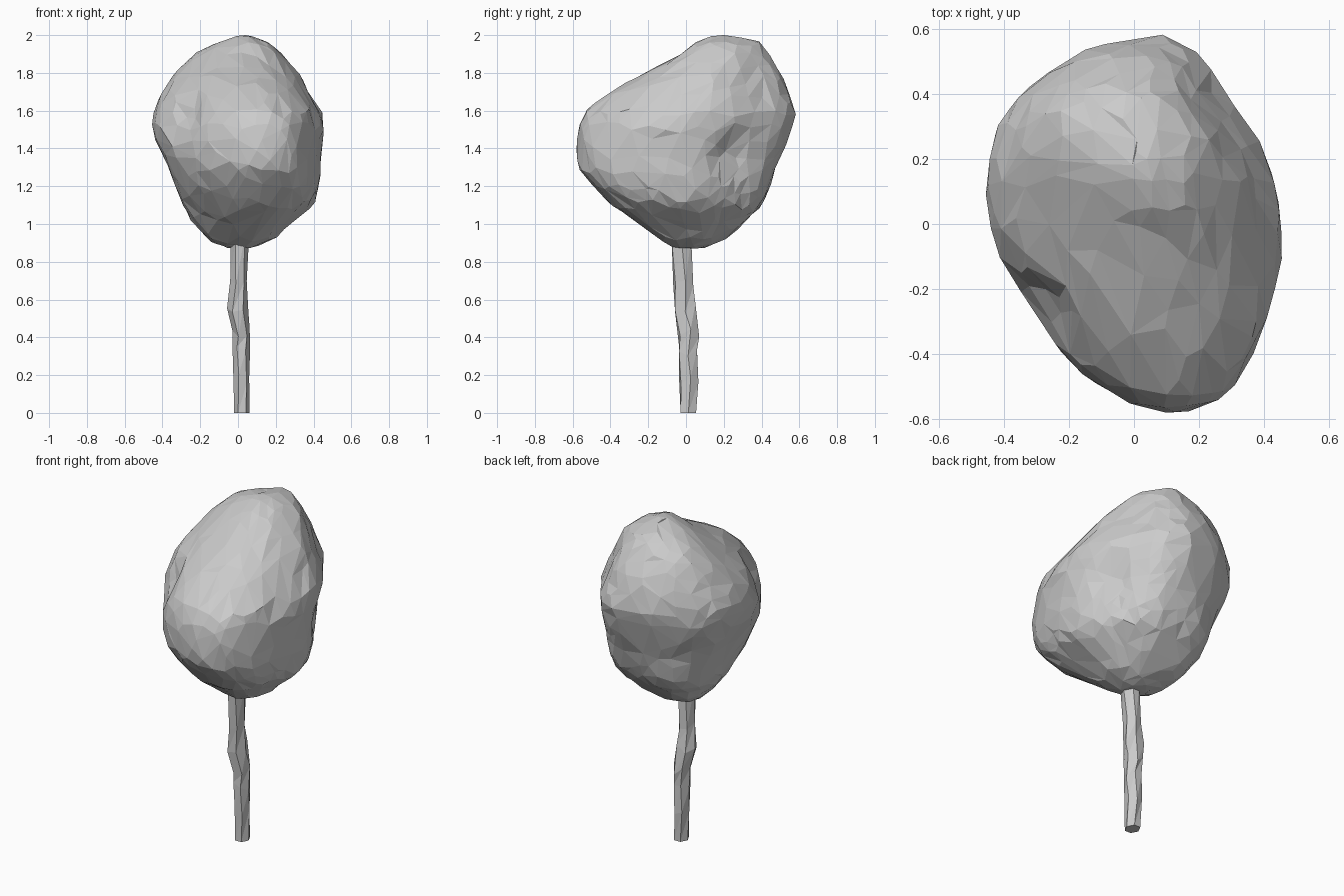
import bpy, bmesh, math, random
from mathutils import Vector, noise

if "Cube" in bpy.data.objects:
    bpy.data.objects.remove(bpy.data.objects["Cube"])

random.seed(4)


def lerp_row(rows, z):
    """Interpolate the outline (min x, max x, min y, max y) at height z."""
    for a, b in zip(rows, rows[1:]):
        if z <= b[0]:
            t = max(0, (z - a[0]) / (b[0] - a[0]))
            return [p + (q - p) * t for p, q in zip(a[1:], b[1:])]
    return rows[-1][1:]


def ramp(z, low, high, at_low, at_high):
    t = min(1, max(0, (z - low) / (high - low)))
    return at_low + (at_high - at_low) * t


def add_object(name, bm):
    bmesh.ops.recalc_face_normals(bm, faces=bm.faces)
    mesh = bpy.data.meshes.new(name)
    bm.to_mesh(mesh)
    bm.free()
    obj = bpy.data.objects.new(name, mesh)
    bpy.context.collection.objects.link(obj)
    return obj


# Canopy outline: z, min x, max x, min y, max y
canopy_rows = [
    (0.87, -0.05, 0.07, -0.06, 0.09),
    (0.92, -0.16, 0.19, -0.14, 0.20),
    (1.00, -0.24, 0.28, -0.25, 0.30),
    (1.10, -0.29, 0.40, -0.39, 0.395),
    (1.20, -0.33, 0.435, -0.495, 0.44),
    (1.30, -0.37, 0.44, -0.57, 0.475),
    (1.40, -0.42, 0.445, -0.58, 0.52),
    (1.50, -0.46, 0.455, -0.575, 0.56),
    (1.60, -0.45, 0.44, -0.535, 0.58),
    (1.70, -0.40, 0.37, -0.41, 0.545),
    (1.80, -0.34, 0.31, -0.21, 0.50),
    (1.90, -0.24, 0.24, -0.03, 0.44),
    (1.96, -0.13, 0.17, 0.04, 0.39),
    (2.00, 0.01, 0.06, 0.15, 0.22),
]

# Dents between the foliage lobes: centre, radius, depth
dents = [
    (Vector((-0.27, -0.27, 1.55)), 0.17, 0.06),
    (Vector((0.36, 0.22, 1.36)), 0.13, 0.04),
    (Vector((0.18, -0.42, 1.58)), 0.10, 0.02),
]

# Canopy: a jittered icosphere fitted to the outline
bm = bmesh.new()
bmesh.ops.create_icosphere(bm, subdivisions=4, radius=1)
for v in bm.verts:
    u = v.co.copy()
    if abs(u.z) < 0.98:
        u += Vector([random.uniform(-0.045, 0.045) for _ in range(3)])
    u.normalize()
    z = 1.435 + 0.565 * u.z
    x0, x1, y0, y1 = lerp_row(canopy_rows, z)
    h = math.hypot(u.x, u.y)
    c, s = (u.x / h, u.y / h) if h > 1e-4 else (0, 0)
    size = min(1, (x1 - x0) / 0.9)
    xc, yc = (x0 + x1) / 2, (y0 + y1) / 2
    # lean the front point to the right, and the left lobe to the back
    xm = xc + size * (0.12 if s < 0 else 0.07) * s * s
    ym = yc + size * (0.11 if c < 0 else 0.02) * c * c
    # slim or swell each diagonal
    if c > 0:
        swell = -0.13 if s > 0 else -0.04
    else:
        swell = ramp(z, 1.1, 1.5, 0.14, -0.02) if s > 0 else ramp(z, 1.2, 1.6, 0.10, -0.04)
    f = 1 + swell * (2 * c * s) ** 2
    p = Vector((xm + f * c * (x1 - xc if c > 0 else xc - x0),
                ym + f * s * (y1 - yc if s > 0 else yc - y0), z))
    inward = (Vector((0.02, 0.03, 1.45)) - p).normalized()
    for centre, radius, depth in dents:
        p += inward * depth * math.exp(-((p - centre).length / radius) ** 2 * 2)
    if h > 0.2:
        p += inward * (0.010 * noise.noise(p * 7) + random.uniform(-0.004, 0.005))
    v.co = p
canopy = add_object("canopy", bm)
thin = canopy.modifiers.new("irregular_facets", 'DECIMATE')
thin.ratio = 0.6

# Trunk: crooked six-sided post
trunk_rows = [
    (0.00, -0.02, 0.062, -0.03, 0.055),
    (0.18, -0.025, 0.06, -0.035, 0.063),
    (0.32, -0.028, 0.063, -0.038, 0.06),
    (0.43, -0.03, 0.063, -0.04, 0.067),
    (0.55, -0.058, 0.055, -0.06, 0.052),
    (0.70, -0.042, 0.047, -0.065, 0.036),
    (0.92, -0.038, 0.058, -0.078, 0.03),
]
bm = bmesh.new()
rings = []
for i, (z, x0, x1, y0, y1) in enumerate(trunk_rows):
    ring = []
    for k in range(6):
        a = math.tau * k / 6 + 0.2 * (i % 2)
        dz = 0 if i in (0, len(trunk_rows) - 1) else random.uniform(-0.03, 0.03)
        ring.append(bm.verts.new(((x0 + x1) / 2 + (x1 - x0) / 2 * math.cos(a),
                                  (y0 + y1) / 2 + (y1 - y0) / 1.8 * math.sin(a),
                                  z + dz)))
    rings.append(ring)
for lo, hi in zip(rings, rings[1:]):
    for k in range(6):
        n = (k + 1) % 6
        bm.faces.new((lo[k], lo[n], hi[n]))
        bm.faces.new((lo[k], hi[n], hi[k]))
bm.faces.new(rings[0])
bm.faces.new(rings[-1])
add_object("trunk", bm)
